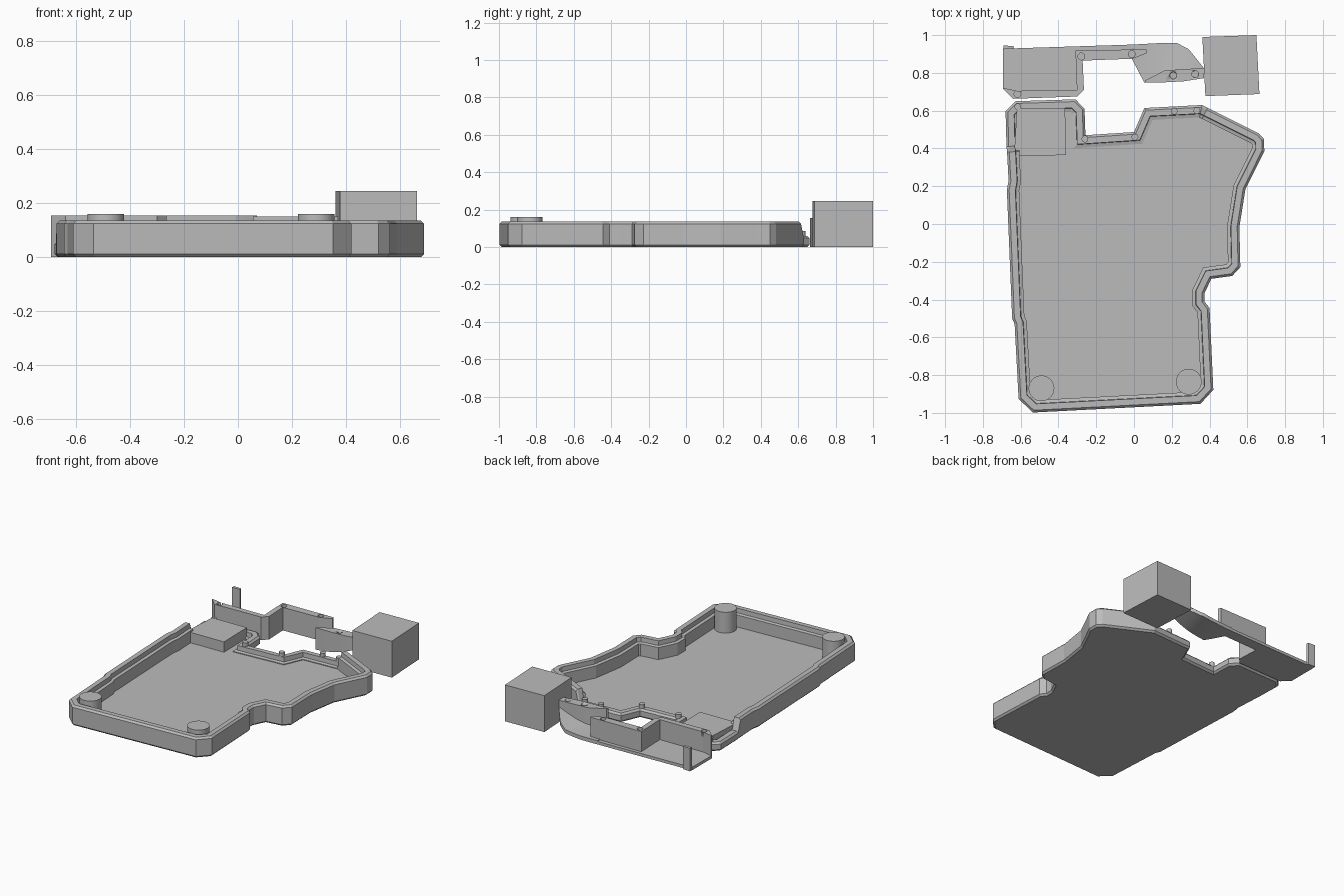
import bpy, bmesh, math
from mathutils import Vector

cube = bpy.data.objects.get("Cube")
if cube:
    bpy.data.objects.remove(cube, do_unlink=True)

grey = bpy.data.materials.new("plain grey")
grey.use_nodes = True
grey.diffuse_color = (0.5, 0.5, 0.5, 1)
grey.node_tree.nodes["Principled BSDF"].inputs["Base Color"].default_value = (0.5, 0.5, 0.5, 1)


def finish(name, bm, smooth=False):
    bmesh.ops.recalc_face_normals(bm, faces=bm.faces)
    mesh = bpy.data.meshes.new(name)
    bm.to_mesh(mesh)
    bm.free()
    mesh.materials.append(grey)
    ob = bpy.data.objects.new(name, mesh)
    bpy.context.collection.objects.link(ob)
    if smooth:
        bpy.ops.object.select_all(action="DESELECT")
        ob.select_set(True)
        bpy.context.view_layer.objects.active = ob
        bpy.ops.object.shade_smooth_by_angle(angle=math.radians(35))
    return ob


def loft(bm, rings, closed=False):
    """Bridge a list of equal point rings; cap the ends or close the loop."""
    rows = [[bm.verts.new(p) for p in ring] for ring in rings]
    n = len(rows[0])
    pairs = list(zip(rows, rows[1:]))
    if closed:
        pairs.append((rows[-1], rows[0]))
    for a, b in pairs:
        for i in range(n):
            bm.faces.new((a[i], a[(i + 1) % n], b[(i + 1) % n], b[i]))
    if not closed:
        bm.faces.new(rows[0])
        bm.faces.new(rows[-1])


def prism(name, outline, z0, z1):
    bm = bmesh.new()
    loft(bm, [[(x, y, z) for x, y in outline] for z in (z0, z1)])
    return finish(name, bm)


def cylinder(name, x, y, r, z0, z1, sides=32):
    bm = bmesh.new()
    ring = [(x + r * math.cos(2 * math.pi * i / sides), y + r * math.sin(2 * math.pi * i / sides))
            for i in range(sides)]
    loft(bm, [[(px, py, z) for px, py in ring] for z in (z0, z1)])
    return finish(name, bm, True)


def inset(outline, d):
    """Mitred inward offset of a counter-clockwise outline."""
    pts = [Vector(p) for p in outline]
    out = []
    for i, p in enumerate(pts):
        e0 = (p - pts[i - 1]).normalized()
        e1 = (pts[(i + 1) % len(pts)] - p).normalized()
        n0, n1 = Vector((-e0.y, e0.x)), Vector((-e1.y, e1.x))
        out.append(p + (n0 + n1) * (d / (1 + n0.dot(n1))))
    return out


# Tray outline, counter-clockwise: the tall rim first, then the low back rim
tall = [(-0.672, 0.38), (-0.664, 0.23), (-0.673, 0.18), (-0.645, -0.5), (-0.632, -0.53),
        (-0.611, -0.926), (-0.535, -0.998), (0.352, -0.952), (0.42, -0.878), (0.40, -0.445),
        (0.373, -0.41), (0.373, -0.365), (0.41, -0.29), (0.52, -0.275), (0.563, -0.228),
        (0.558, -0.016), (0.59, 0.185), (0.69, 0.386), (0.688, 0.45), (0.66, 0.48), (0.39, 0.615)]
low = [(0.36, 0.63), (0.055, 0.614), (0.0, 0.487), (-0.257, 0.47), (-0.262, 0.61),
       (-0.31, 0.66), (-0.627, 0.65), (-0.68, 0.598), (-0.675, 0.41)]
outline = tall + low
heights = [0.136] * len(tall) + [0.06] * len(low)

# Tray: rim section swept round the outline, with a stepped inner ledge and a floor
section = [(0.012, 0, 0), (0, 0.012, 0), (0, -0.012, 1), (0.012, 0, 1), (0.045, 0, 1),
           (0.047, -0.03, 1), (0.065, -0.035, 1), (0.065, 0.02, 0)]
rings = [[(p.x, p.y, dz + h * k) for p, h in zip(inset(outline, d), heights)]
         for d, dz, k in section]
bm = bmesh.new()
loft(bm, rings)
finish("tray", bm)

# Raised corner block and round posts
prism("corner_block", [(-0.635, 0.36), (-0.36, 0.365), (-0.365, 0.615), (-0.62, 0.61)], 0.01, 0.09)
cylinder("left_post", 0.29, -0.835, 0.068, 0.01, 0.16, 48)
cylinder("right_post", -0.49, -0.87, 0.068, 0.01, 0.16, 48)

# Locating pins on the low back rim
for i, (x, y) in enumerate([(-0.615, 0.62), (-0.26, 0.45), (0.005, 0.46), (0.213, 0.597), (0.333, 0.6)]):
    cylinder("pin_%d" % (i + 1), x, y, 0.018, 0.03, 0.085, 20)

# Cover plate and its upright wall, which steps round the notch
front_edge = [(-0.693, 0.715), (-0.64, 0.663), (-0.30, 0.675), (-0.265, 0.71),
              (-0.272, 0.865), (-0.01, 0.875)]
prism("cover_plate", front_edge + [(-0.005, 0.95), (-0.693, 0.928)], 0, 0.02)
cover_wall = prism("cover_wall", front_edge + [(0.02, 0.885), (0.07, 0.905), (0.065, 0.925),
                   (-0.31, 0.918), (-0.302, 0.71), (-0.62, 0.705), (-0.69, 0.72)], 0.005, 0.155)
prism("end_tab", [(-0.693, 0.925), (-0.635, 0.927), (-0.638, 0.942), (-0.69, 0.945)], 0, 0.155)

# Curled end of the cover: plate and wall rise together towards the left
steps = 12
back = [(-0.005, 0.95), (0.12, 0.957), (0.23, 0.957), (0.29, 0.925), (0.37, 0.825)]


def along(path, u):
    t = min(u * (len(path) - 1), len(path) - 1.0001)
    i = int(t)
    return Vector(path[i]).lerp(Vector(path[i + 1]), t - i)


plate, wall = [], []
for i in range(steps + 1):
    u = i / steps
    z = 0.085 * u ** 2.5
    f = along([(-0.01, 0.872), (0.055, 0.748), (0.16, 0.75), (0.26, 0.755), (0.37, 0.772)], u)
    b = along(back, u)
    plate.append([(f.x, f.y, z), (b.x, b.y, z), (b.x, b.y, z + 0.025), (f.x, f.y, z + 0.025)])
    if u >= 0.25:
        w = along([(0.06, 0.76), (0.16, 0.812), (0.26, 0.82), (0.37, 0.825)], (u - 0.25) / 0.75)
        wall.append([(f.x, f.y, z + 0.005), (w.x, w.y, z + 0.005), (w.x, w.y, 0.15), (f.x, f.y, 0.15)])
for name, rows in (("curled_plate", plate), ("curled_wall", wall)):
    bm = bmesh.new()
    loft(bm, rows)
    ob = finish(name, bm, True)
curled_wall = ob

# Pin sockets in the tops of the cover walls
for i, (x, y, target) in enumerate([(-0.617, 0.688, cover_wall), (-0.279, 0.887, cover_wall),
                                    (-0.012, 0.899, cover_wall), (0.208, 0.786, curled_wall),
                                    (0.324, 0.793, curled_wall)]):
    cutter = cylinder("socket_cutter_%d" % (i + 1), x, y, 0.018, 0.125, 0.2, 20)
    cutter.hide_render = True
    cutter.hide_set(True)
    mod = target.modifiers.new("socket", "BOOLEAN")
    mod.operation = "DIFFERENCE"
    mod.object = cutter

# Separate box behind the tray
prism("box", [(0.378, 0.677), (0.664, 0.688), (0.648, 1.0), (0.362, 0.99)], 0, 0.245)
